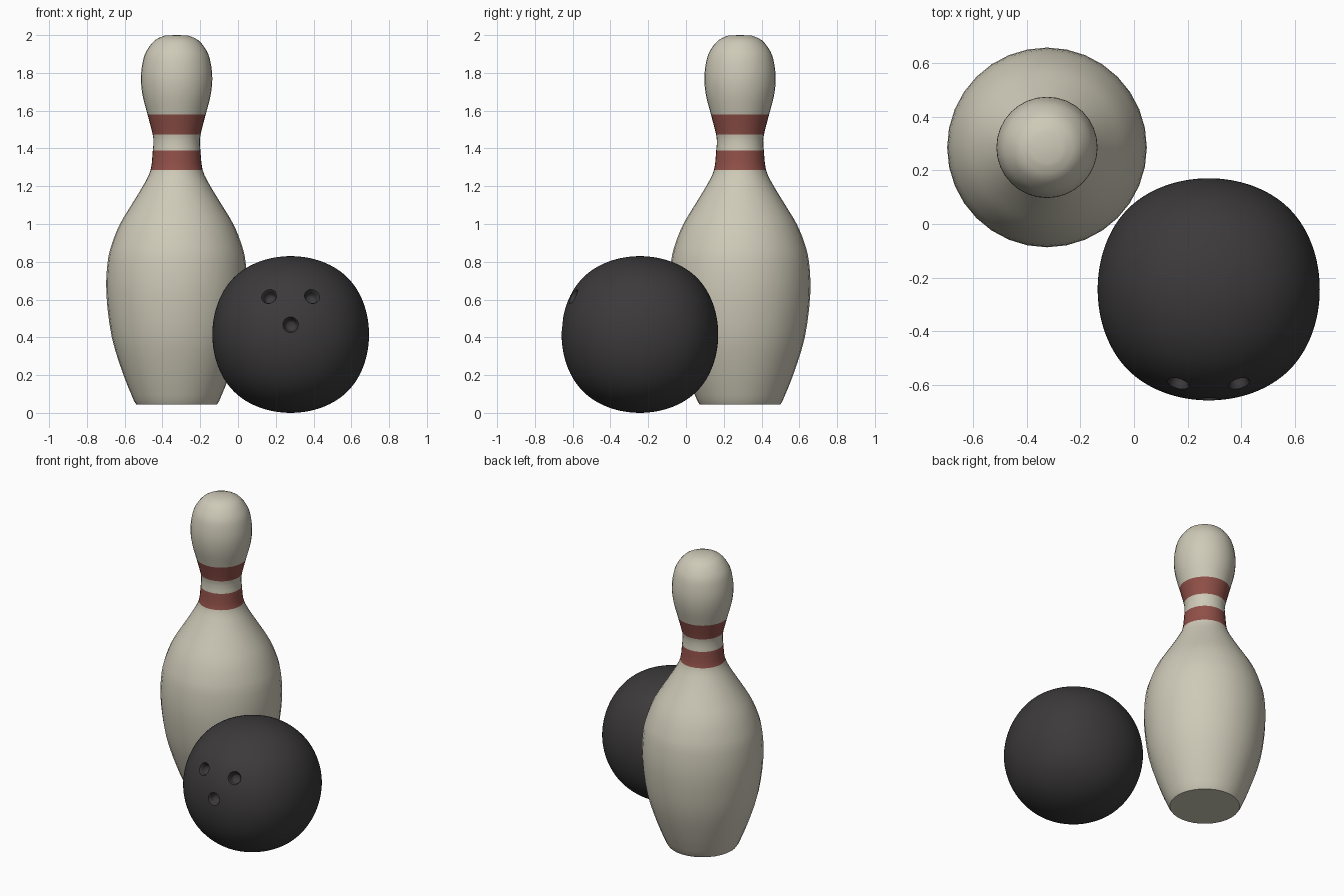
import bpy, bmesh, math
from mathutils import Vector

if "Cube" in bpy.data.objects:
    bpy.data.objects.remove(bpy.data.objects["Cube"])


def material(name, rgb):
    m = bpy.data.materials.new(name)
    m.diffuse_color = (*rgb, 1)
    m.use_nodes = True
    m.node_tree.nodes["Principled BSDF"].inputs["Base Color"].default_value = m.diffuse_color
    return m


def lathe(name, rows, segments, mats=()):
    """Spin (radius, z, material index) rows around z; radius 0 closes an end."""
    bm = bmesh.new()
    rings = []
    for r, z, _ in rows:
        n = segments if r > 0 else 1
        rings.append([bm.verts.new((r * math.cos(2 * math.pi * i / n),
                                    r * math.sin(2 * math.pi * i / n), z)) for i in range(n)])
    for a, b, row in zip(rings, rings[1:], rows):
        for i in range(segments):
            j = (i + 1) % segments
            if len(a) == 1:
                f = bm.faces.new((a[0], b[j], b[i]))
            elif len(b) == 1:
                f = bm.faces.new((a[i], a[j], b[0]))
            else:
                f = bm.faces.new((a[i], a[j], b[j], b[i]))
            f.material_index = row[2]
    bmesh.ops.recalc_face_normals(bm, faces=bm.faces)
    me = bpy.data.meshes.new(name)
    bm.to_mesh(me)
    bm.free()
    for m in mats:
        me.materials.append(m)
    ob = bpy.data.objects.new(name, me)
    bpy.context.collection.objects.link(ob)
    return ob


def refine(pts, steps=3):
    """Catmull-Rom curve through the points, keeping each span's material."""
    out = []
    for i in range(len(pts) - 1):
        p0, p1, p2, p3 = (pts[max(0, min(len(pts) - 1, i + k))] for k in (-1, 0, 1, 2))
        for s in range(steps):
            t = s / steps
            out.append(tuple(0.5 * (2 * b + (c - a) * t + (2 * a - 5 * b + 4 * c - d) * t * t
                                    + (3 * b - a - 3 * c + d) * t ** 3)
                             for a, b, c, d in zip(p0[:2], p1[:2], p2[:2], p3[:2])) + (p1[2],))
    return out + [pts[-1]]


def select(ob):
    bpy.ops.object.select_all(action='DESELECT')
    ob.select_set(True)
    bpy.context.view_layer.objects.active = ob


def smooth(ob, degrees):
    select(ob)
    bpy.ops.object.shade_smooth_by_angle(angle=math.radians(degrees))


ivory = material("ivory", (0.62, 0.59, 0.48))
red = material("stripe_red", (0.28, 0.08, 0.065))
black = material("ball_black", (0.045, 0.042, 0.043))

# Pin: turned body with two painted neck stripes
side = [(0.224, 0.06, 0), (0.281, 0.2, 0), (0.343, 0.4, 0), (0.372, 0.63, 0), (0.365, 0.8, 0),
        (0.341, 0.9, 0), (0.30, 1.0, 0), (0.24, 1.1, 0), (0.179, 1.2, 0), (0.138, 1.285, 1),
        (0.126, 1.39, 0), (0.123, 1.43, 0), (0.127, 1.475, 1), (0.154, 1.58, 0), (0.18, 1.68, 0),
        (0.189, 1.77, 0), (0.18, 1.855, 0), (0.16, 1.915, 0), (0.115, 1.973, 0), (0.06, 1.998, 0)]
pin = lathe("pin", [(0, 0.045, 0), (0.214, 0.045, 0)] + refine(side) + [(0, 2.0, 0)], 32, (ivory, red))
pin.location = (-0.325, 0.286, 0)
smooth(pin, 40)

# Ball: a subdivided cube
centre = Vector((0.279, -0.244, 0.415))
bpy.ops.mesh.primitive_cube_add(size=0.988, location=centre)
ball = bpy.context.object
ball.name = "ball"
ball.data.materials.append(black)
ball.modifiers.new("round", 'SUBSURF').levels = 5
bpy.ops.object.modifier_apply(modifier="round")

# Finger holes: soft-rimmed cutters set square to the surface
bowl = [(0, -0.05, 0), (0.02, -0.048, 0), (0.029, -0.04, 0), (0.033, -0.022, 0), (0.036, -0.01, 0),
        (0.042, -0.001, 0), (0.06, 0.012, 0), (0, 0.012, 0)]
for x, z in ((0.164, 0.617), (0.393, 0.617), (0.279, 0.467)):
    hit, p, n, _ = ball.ray_cast(Vector((x - centre.x, -2, z - centre.z)), Vector((0, 1, 0)))
    cutter = lathe("finger_hole_cutter", bowl, 24, (black,))
    cutter.hide_render = True
    cutter.location = centre + p
    cutter.rotation_euler = n.to_track_quat('Z', 'Y').to_euler()
    bpy.context.view_layer.update()
    select(ball)
    cut = ball.modifiers.new("hole", 'BOOLEAN')
    cut.operation, cut.solver, cut.object = 'DIFFERENCE', 'EXACT', cutter
    bpy.ops.object.modifier_apply(modifier="hole")
    bpy.data.objects.remove(cutter)
smooth(ball, 50)
